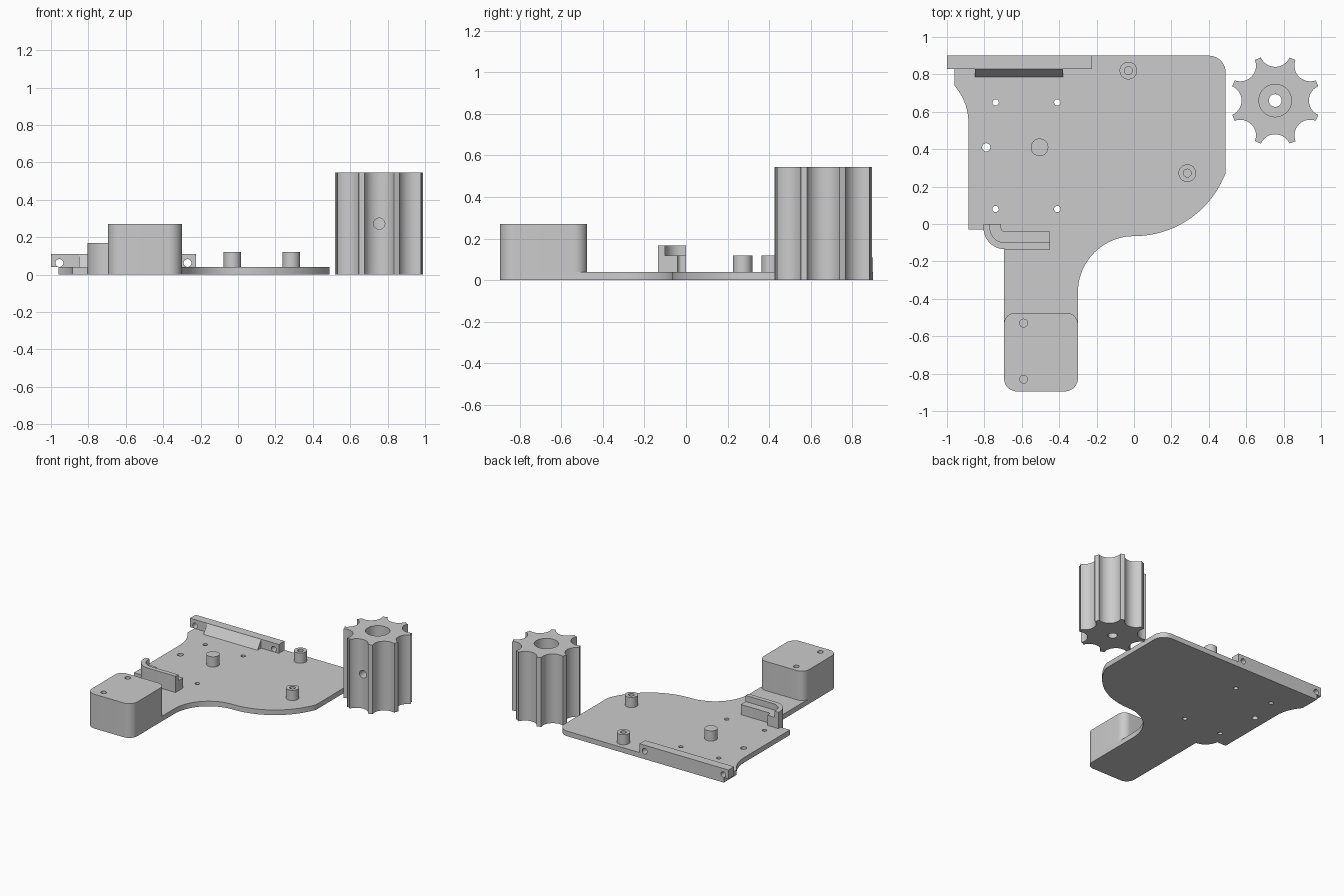
import bpy, bmesh, math
from mathutils import Matrix

if "Cube" in bpy.data.objects:
    bpy.data.objects.remove(bpy.data.objects["Cube"])

grey = bpy.data.materials.new("light grey")
grey.diffuse_color = (0.6, 0.6, 0.6, 1)
grey.use_nodes = True
grey.node_tree.nodes["Principled BSDF"].inputs["Base Color"].default_value = grey.diffuse_color
T = 0.04  # plate thickness


def arc(cx, cy, r, a0, a1, n=12):
    """Points on an arc, angles in degrees."""
    return [(cx + r * math.cos(math.radians(a0 + (a1 - a0) * i / n)),
             cy + r * math.sin(math.radians(a0 + (a1 - a0) * i / n))) for i in range(n + 1)]


def finish(name, bm):
    bmesh.ops.recalc_face_normals(bm, faces=bm.faces)
    me = bpy.data.meshes.new(name)
    bm.to_mesh(me)
    bm.free()
    ob = bpy.data.objects.new(name, me)
    bpy.context.collection.objects.link(ob)
    me.materials.append(grey)
    return ob


def prism(name, pts, z0, z1):
    """Extrude an outline from z0 to z1."""
    bm = bmesh.new()
    face = bm.faces.new([bm.verts.new((x, y, z0)) for x, y in pts])
    ext = bmesh.ops.extrude_face_region(bm, geom=[face])
    for v in ext["geom"]:
        if isinstance(v, bmesh.types.BMVert):
            v.co.z = z1
    return finish(name, bm)


def rod(name, x, y, r, z0, z1, n=32):
    return prism(name, arc(x, y, r, 0, 360 - 360 / n, n - 1), z0, z1)


def rod_y(name, x, z, r, y0, y1):
    """Cylinder along y."""
    ob = rod(name, x, -z, r, y0, y1)
    ob.data.transform(Matrix.Rotation(math.radians(-90), 4, 'X'))
    return ob


def drill(ob, cutters):
    """Cut the holes, bake the result and remove the cutters."""
    for c in cutters:
        c.hide_render = True
        m = ob.modifiers.new("hole", 'BOOLEAN')
        m.operation, m.solver, m.object = 'DIFFERENCE', 'EXACT', c
    dg = bpy.context.evaluated_depsgraph_get()
    me = bpy.data.meshes.new_from_object(ob.evaluated_get(dg))
    ob.modifiers.clear()
    ob.data = me
    for c in cutters:
        bpy.data.objects.remove(c)


# base plate with handle, outlined clockwise from the back left corner
outline = [(-0.96, 0.9)]
outline += arc(0.40, 0.81, 0.09, 90, 0)
outline += arc(0, 0.459, 0.524, -20.8, -90, 20)
outline += arc(0, -0.365, 0.3, 90, 180, 20)[1:]
outline += arc(-0.37, -0.825, 0.07, 0, -90)
outline += arc(-0.625, -0.825, 0.07, -90, -180)
outline += [(-0.695, -0.135)]
outline += arc(-0.69, -0.02, 0.115, 267, 185)
outline += [(-0.805, -0.03), (-0.885, -0.03)]
outline += arc(-1.189, 0.54, 0.304, 0, 41.1)
plate = prism("base_plate", outline, 0, T)
holes = [(-0.74, 0.65, 0.017), (-0.41, 0.65, 0.017), (-0.79, 0.41, 0.022),
         (-0.74, 0.08, 0.017), (-0.41, 0.08, 0.017)]
drill(plate, [rod("cutter", x, y, r, -0.1, 0.1) for x, y, r in holes])

# handle block with two blind screw holes
block = prism("handle_block",
              arc(-0.37, -0.825, 0.07, -90, 0) + arc(-0.36, -0.535, 0.06, 0, 90)
              + arc(-0.635, -0.535, 0.06, 90, 180) + arc(-0.625, -0.825, 0.07, 180, 270), T, 0.27)
drill(block, [rod("cutter", -0.59, y, 0.021, 0.1, 0.4) for y in (-0.53, -0.83)])

# posts, two of them hollow
for i, (x, y, hollow) in enumerate([(-0.03, 0.82, 1), (0.285, 0.272, 1), (-0.505, 0.41, 0)]):
    post = rod(f"post_{i + 1}", x, y, 0.047, T, 0.12)
    if hollow:
        drill(post, [rod("cutter", x, y, 0.021, T + 0.01, 0.2)])


# trigger guide: tall curved outer wall and lower inner ledge
def guide_line(offset):
    """Guide edge from the back of the bend to the right end."""
    r = 0.115 - offset
    return [(-0.69 - r, 0)] + arc(-0.69, -0.02, r, 180, 270) + [(-0.45, -0.02 - r)]


prism("guide_wall", guide_line(0) + guide_line(0.035)[::-1], T, 0.168)
prism("guide_ledge", guide_line(0.035) + guide_line(0.095)[::-1], T, 0.12)

# back rail with cross holes
rail = prism("back_rail", [(-1, 0.83), (-0.225, 0.83), (-0.225, 0.9), (-1, 0.9)], T, 0.11)
drill(rail, [rod_y("cutter", x, 0.062, 0.021, 0.7, 1.0) for x in (-0.955, -0.27)])

# sloped rib in front of the rail
bm = bmesh.new()
ends = [[bm.verts.new((x, y, z)) for y, z in ((0.785, T), (0.83, T), (0.83, 0.108))]
        for x in (-0.85, -0.38)]
for e in ends:
    bm.faces.new(e)
for i in range(3):
    j = (i + 1) % 3
    bm.faces.new((ends[0][i], ends[0][j], ends[1][j], ends[1][i]))
finish("rail_rib", bm)

# fluted drum: eight round scallops between narrow teeth
GX, GY = 0.755, 0.66
flutes = []
for k in range(8):
    a = 45 * k
    c = math.radians(a)
    flutes += arc(GX + 0.264 * math.cos(c), GY + 0.264 * math.sin(c), 0.084, a - 110, a - 250, 16)
    # tooth tip on the outer radius
    flutes += arc(GX, GY, 0.242, a + 18.5, a + 26.5, 3)
drum = prism("fluted_drum", flutes, 0, 0.545)
drill(drum, [rod("cutter", GX, GY, 0.087, 0.14, 0.7, 48),
             rod("cutter", GX, GY, 0.034, -0.1, 0.3),
             rod_y("cutter", GX, 0.272, 0.03, 0.35, GY)])

# smooth curved walls, sharp edges
for ob in bpy.context.collection.objects:
    ob.select_set(True)
    bpy.context.view_layer.objects.active = ob
bpy.ops.object.shade_smooth_by_angle(angle=math.radians(30))
